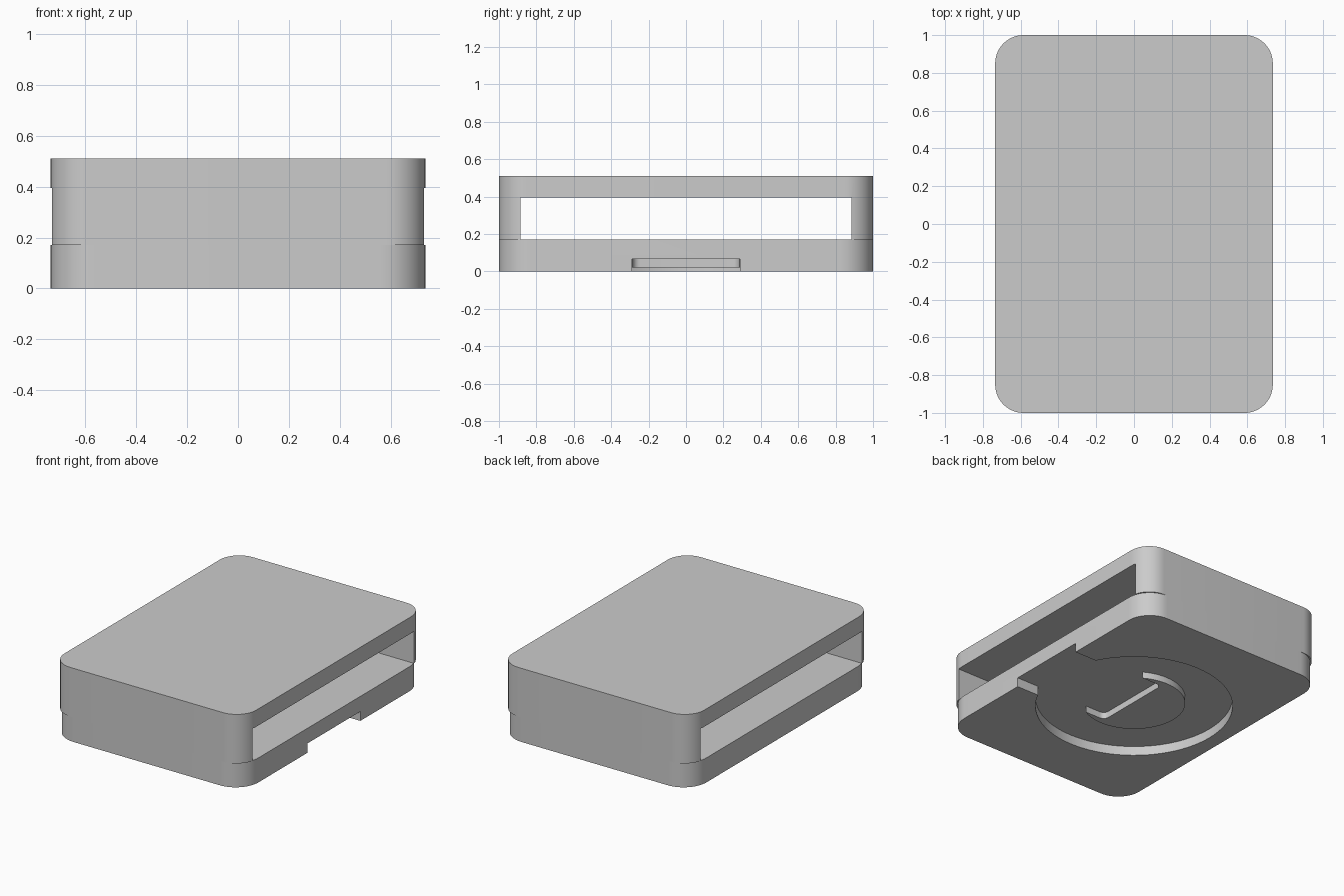
import bpy, bmesh, math

if "Cube" in bpy.data.objects:
    bpy.data.objects.remove(bpy.data.objects["Cube"], do_unlink=True)

HALF_X, HALF_Y = 0.735, 1.0
BASE_TOP, WINDOW_TOP, HEIGHT = 0.17, 0.395, 0.51
RECESS_TOP, BOSS_BOTTOM = 0.065, 0.02
SLOT = 0.29

grey = bpy.data.materials.new("plain_grey")
grey.use_nodes = True
grey.diffuse_color = (0.6, 0.6, 0.6, 1)
grey.node_tree.nodes["Principled BSDF"].inputs["Base Color"].default_value = (0.6, 0.6, 0.6, 1)


def arc(cx, cy, r, start, end, steps):
    """Points along a circular arc, angles in degrees."""
    angles = [math.radians(start + (end - start) * i / steps) for i in range(steps + 1)]
    return [(cx + r * math.cos(a), cy + r * math.sin(a)) for a in angles]


def rounded_rect(hx, hy, r):
    points = []
    for i, (sx, sy) in enumerate([(1, 1), (-1, 1), (-1, -1), (1, -1)]):
        points += arc(sx * (hx - r), sy * (hy - r), r, i * 90, i * 90 + 90, 14)
    return points


def prism(name, outline, z0, z1):
    """Extrude a flat outline from z0 up to z1."""
    bm = bmesh.new()
    face = bm.faces.new([bm.verts.new((x, y, z0)) for x, y in outline])
    grown = bmesh.ops.extrude_face_region(bm, geom=[face])["geom"]
    top = [v for v in grown if isinstance(v, bmesh.types.BMVert)]
    bmesh.ops.translate(bm, verts=top, vec=(0, 0, z1 - z0))
    bmesh.ops.recalc_face_normals(bm, faces=bm.faces)
    mesh = bpy.data.meshes.new(name)
    bm.to_mesh(mesh)
    bm.free()
    mesh.materials.append(grey)
    obj = bpy.data.objects.new(name, mesh)
    bpy.context.collection.objects.link(obj)
    return obj


def select_only(obj):
    bpy.ops.object.select_all(action='DESELECT')
    obj.select_set(True)
    bpy.context.view_layer.objects.active = obj


def cut(obj, cutter):
    """Subtract the cutter and throw it away."""
    cutter.hide_render = True
    mod = obj.modifiers.new("cut", 'BOOLEAN')
    mod.operation = 'DIFFERENCE'
    mod.solver = 'EXACT'
    mod.object = cutter
    select_only(obj)
    bpy.ops.object.modifier_apply(modifier=mod.name)
    bpy.data.objects.remove(cutter, do_unlink=True)


# Base slab with a round recess open to the left side
base = prism("base", rounded_rect(HALF_X, HALF_Y, 0.175), 0, BASE_TOP)
recess_r = 0.635
mouth = math.degrees(math.asin(SLOT / recess_r))
keyhole = arc(0, 0, recess_r, mouth, 360 - mouth, 72) + [(1, -SLOT), (1, SLOT)]
cut(base, prism("recess_cutter", keyhole, -0.1, RECESS_TOP))

# Cover: roof with end walls, open along both long sides
cover = prism("cover", rounded_rect(HALF_X, HALF_Y, 0.15), BASE_TOP, HEIGHT)
window = [(-1, -0.885), (1, -0.885), (1, 0.885), (-1, 0.885)]
cut(cover, prism("window_cutter", window, 0.1, WINDOW_TOP))

# Round boss in the recess, notched with filleted inner corners
boss_r, notch, back, fillet = 0.33, 0.285, 0.01, 0.04
gap = math.degrees(math.asin(notch / boss_r))
outline = arc(0, 0, boss_r, gap, 360 - gap, 48)
outline += arc(back + fillet, -notch + fillet, fillet, 270, 180, 6)
outline += arc(back + fillet, notch - fillet, fillet, 180, 90, 6)
boss = prism("recess_boss", outline, BOSS_BOTTOM, RECESS_TOP + 0.01)

for part in (base, cover, boss):
    select_only(part)
    bpy.ops.object.shade_smooth_by_angle(angle=math.radians(30))
